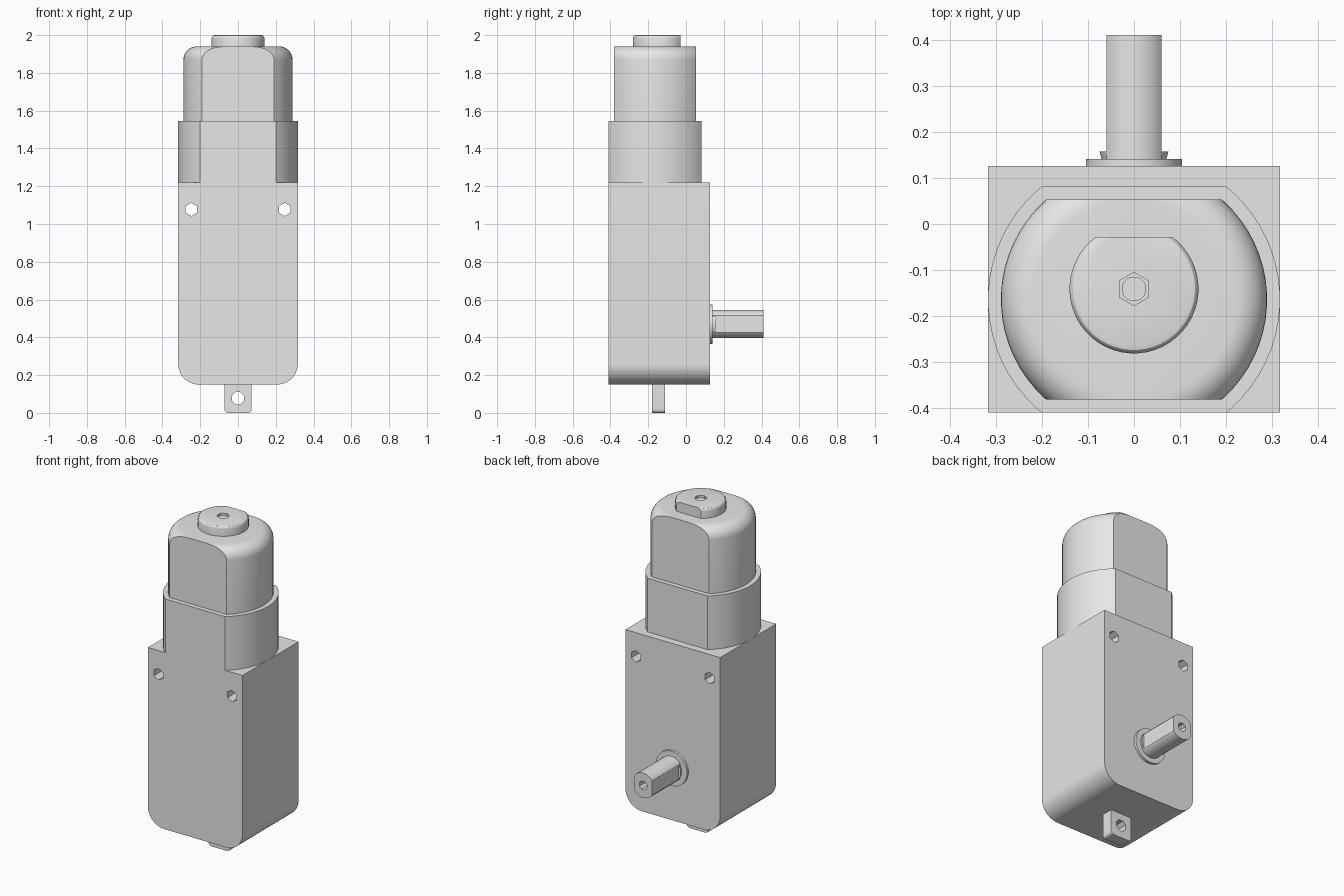
import bpy, bmesh, math
from mathutils import Matrix, Vector

if "Cube" in bpy.data.objects:
    bpy.data.objects.remove(bpy.data.objects["Cube"])

grey = bpy.data.materials.new("light grey")
grey.use_nodes = True
grey.diffuse_color = (0.8, 0.8, 0.8, 1)
grey.node_tree.nodes["Principled BSDF"].inputs["Base Color"].default_value = grey.diffuse_color

ALONG_Y = Matrix.Rotation(-math.pi / 2, 4, "X")  # turns +z into +y


def finish(name, bm, matrix=Matrix()):
    bmesh.ops.transform(bm, matrix=matrix, verts=bm.verts)
    bmesh.ops.recalc_face_normals(bm, faces=bm.faces)
    mesh = bpy.data.meshes.new(name)
    bm.to_mesh(mesh)
    bm.free()
    mesh.materials.append(grey)
    obj = bpy.data.objects.new(name, mesh)
    bpy.context.collection.objects.link(obj)
    return obj


def lathe(name, profile, matrix, sides=64, flats=()):
    """Turn (radius, height) points into a solid, then slice flats off it."""
    bm = bmesh.new()
    rings = []
    for r, h in profile:
        angles = [2 * math.pi * (i + 0.5) / sides for i in range(sides)]
        rings.append([bm.verts.new((r * math.cos(a), r * math.sin(a), h)) for a in angles])
    for low, high in zip(rings, rings[1:]):
        for i in range(sides):
            j = (i + 1) % sides
            bm.faces.new((low[i], low[j], high[j], high[i]))
    bm.faces.new(rings[0][::-1])
    bm.faces.new(rings[-1])
    for normal, distance in flats:
        n = Vector(normal)
        bmesh.ops.bisect_plane(bm, geom=bm.verts[:] + bm.edges[:] + bm.faces[:],
                               plane_co=n * distance, plane_no=n, clear_outer=True)
        bmesh.ops.holes_fill(bm, edges=[e for e in bm.edges if e.is_boundary], sides=0)
    return finish(name, bm, matrix)


def block(name, low, high, radius, is_rounded, segments=10):
    """Box between two corners with the chosen edges rounded."""
    low, high = Vector(low), Vector(high)
    bm = bmesh.new()
    bmesh.ops.create_cube(bm, size=1)
    bmesh.ops.scale(bm, vec=high - low, verts=bm.verts)
    bmesh.ops.translate(bm, vec=(low + high) / 2, verts=bm.verts)
    edges = [e for e in bm.edges if is_rounded((e.verts[0].co + e.verts[1].co) / 2, low, high)]
    bmesh.ops.bevel(bm, geom=edges, offset=radius, segments=segments, profile=0.5, affect="EDGES")
    return finish(name, bm)


def drill(target, radius, depth, matrix, sides):
    cutter = lathe("cutter", [(radius, 0), (radius, depth)], matrix, sides)
    cutter.hide_render = True
    mod = target.modifiers.new("hole", "BOOLEAN")
    mod.operation, mod.solver, mod.object = "DIFFERENCE", "EXACT", cutter
    bpy.context.view_layer.objects.active = target
    bpy.ops.object.modifier_apply(modifier=mod.name)
    bpy.data.objects.remove(cutter)


def at(x, y, z, turn=Matrix()):
    return Matrix.Translation((x, y, z)) @ turn


def fillet(r, z, f, steps=8):
    """Rounded upper rim of a turned part, ending at height z."""
    arc = [math.pi / 2 * i / steps for i in range(steps + 1)]
    return [(r - f + f * math.cos(a), z - f + f * math.sin(a)) for a in arc]


def lower_side_edge(mid, low, high):
    return abs(mid.z - low.z) < 1e-4 and abs(mid.x) > 0.01


# Gearbox housing with two mounting holes
housing = block("gearbox_housing", (-0.317, -0.409, 0.15), (0.317, 0.126, 1.22), 0.11, lower_side_edge)
for side in (-1, 1):
    drill(housing, 0.035, 1, at(side * 0.247, -0.7, 1.077, ALONG_Y), 6)

# Mounting tab under the housing
tab = block("mounting_tab", (-0.071, -0.18, 0), (0.071, -0.11, 0.16), 0.018, lower_side_edge, 4)
drill(tab, 0.035, 0.5, at(0, -0.4, 0.077, ALONG_Y), 8)

# Motor collar and motor can, round with two flats
front, back = (0, -1, 0), (0, 1, 0)
collar = lathe("motor_collar", [(0.317, 1.22), (0.317, 1.545)], at(0, -0.164, 0),
               flats=[(front, 0.245), (back, 0.245)])
can = lathe("motor_can", [(0.289, 1.54)] + fillet(0.289, 1.94, 0.07), at(0, -0.164, 0),
            flats=[(front, 0.217), (back, 0.217)])

# Rear bearing cap with the motor shaft end in its socket
cap = lathe("bearing_cap", [(0.14, 1.935)] + fillet(0.14, 2.0, 0.015, 3), at(0, -0.141, 0), 48,
            flats=[(back, 0.113)])
drill(cap, 0.036, 0.1, at(0, -0.141, 1.975), 6)
pin = lathe("motor_shaft_end", [(0.027, 1.96), (0.027, 1.99)], at(0, -0.141, 0), 16)

# Output shaft with flange, shoulder and two flats
flange = lathe("shaft_flange", [(0.105, 0), (0.105, 0.016)], at(0, 0.125, 0.47, ALONG_Y), 32)
shoulder = lathe("shaft_shoulder", [(0.07, 0), (0.075, 0.018)], at(0, 0.139, 0.47, ALONG_Y), 32)
shaft = lathe("output_shaft", [(0.075, 0), (0.075, 0.272)], at(0, 0.138, 0.47, ALONG_Y), 32,
              flats=[((-1, 0, 0), 0.06), ((1, 0, 0), 0.06)])
drill(shaft, 0.027, 0.2, at(0, 0.31, 0.47, ALONG_Y), 8)

# Smooth the turned and rounded surfaces, keep edges sharp
bpy.ops.object.select_all(action="DESELECT")
parts = [housing, tab, collar, can, cap, pin, flange, shoulder, shaft]
for part in parts:
    part.select_set(True)
bpy.context.view_layer.objects.active = housing
bpy.ops.object.shade_smooth_by_angle(angle=math.radians(30))
